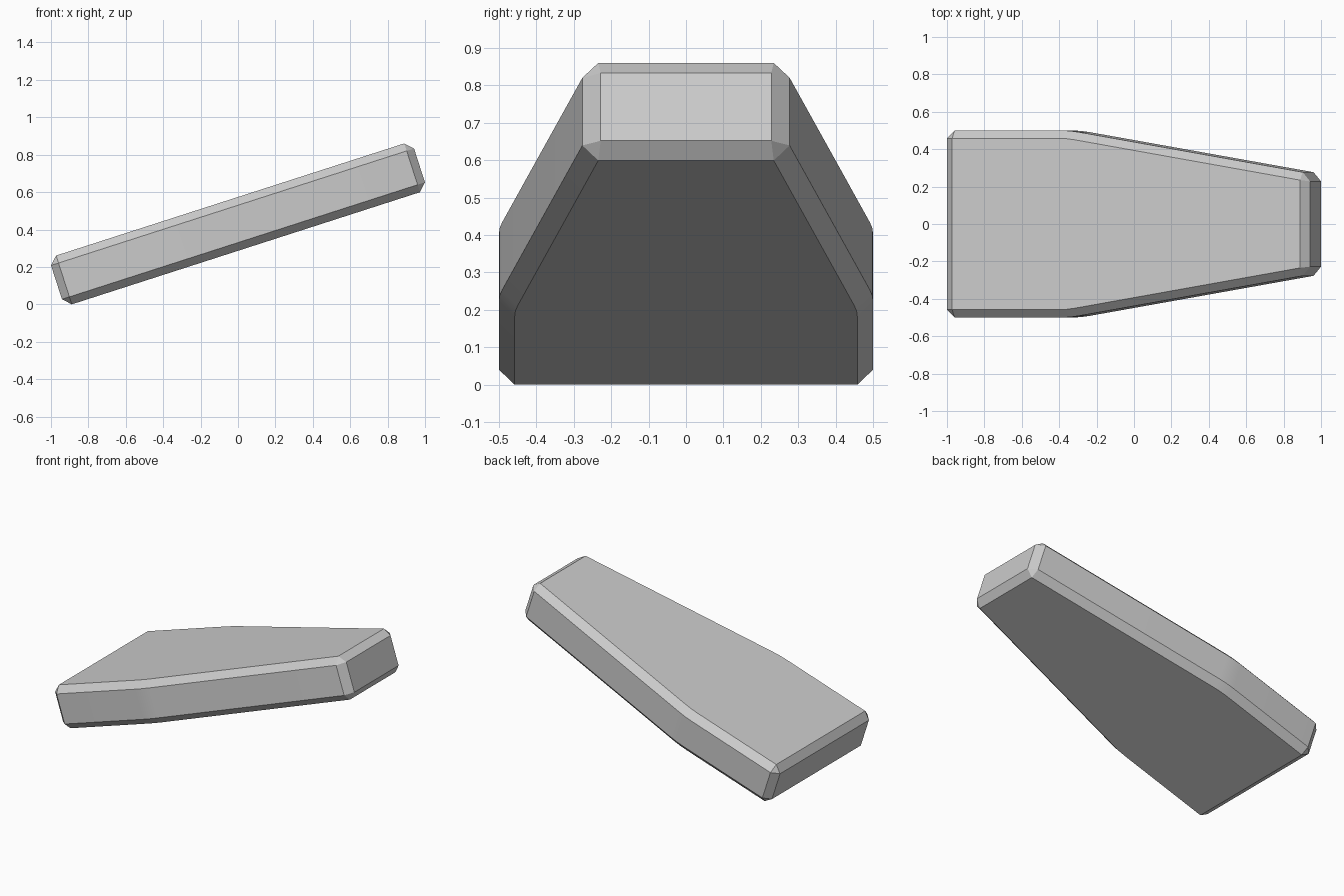
import bpy, bmesh, math
from mathutils import Matrix

cube = bpy.data.objects.get("Cube")
if cube:
    bpy.data.objects.remove(cube, do_unlink=True)

# Slab dimensions along the slope, before tilting
TILT = math.radians(17.85)
BACK, TIP = -0.888, 1.151
BOTTOM, TOP = 0.272, 0.546
BEVEL = 0.042

grey = bpy.data.materials.new("plain grey")
grey.use_nodes = True
colour = (0.6, 0.6, 0.6, 1.0)
grey.diffuse_color = colour
grey.node_tree.nodes["Principled BSDF"].inputs["Base Color"].default_value = colour

# Half outline: straight sides, softened bend, taper to the tip
half = [(BACK, 0.5), (-0.25, 0.5), (-0.2, 0.498), (-0.15, 0.4915), (TIP, 0.27)]
outline = [(u, -y) for u, y in half] + [(u, y) for u, y in reversed(half)]

# Extrude the outline and chamfer every hard edge
bm = bmesh.new()
base = bm.faces.new([bm.verts.new((u, y, BOTTOM)) for u, y in outline])
top = bmesh.ops.extrude_face_region(bm, geom=[base])["geom"]
bmesh.ops.translate(bm, vec=(0, 0, TOP - BOTTOM),
                    verts=[v for v in top if isinstance(v, bmesh.types.BMVert)])
bmesh.ops.recalc_face_normals(bm, faces=bm.faces)
hard = [e for e in bm.edges if e.calc_face_angle(0) > math.radians(30)]
bmesh.ops.bevel(bm, geom=hard, offset=BEVEL, offset_type='OFFSET',
                segments=1, profile=0.5, affect='EDGES')

# Tilt the slab so the narrow end rises towards +x
bmesh.ops.transform(bm, matrix=Matrix.Rotation(-TILT, 4, 'Y'), verts=bm.verts)
low = min(v.co.z for v in bm.verts)
mid = (min(v.co.x for v in bm.verts) + max(v.co.x for v in bm.verts)) / 2
bmesh.ops.translate(bm, vec=(-mid, 0, -low), verts=bm.verts)

mesh = bpy.data.meshes.new("tapered_slab")
bm.to_mesh(mesh)
bm.free()
mesh.materials.append(grey)
slab = bpy.data.objects.new("tapered_slab", mesh)
bpy.context.collection.objects.link(slab)

# Smooth only across the gentle bend
bpy.ops.object.select_all(action='DESELECT')
slab.select_set(True)
bpy.context.view_layer.objects.active = slab
bpy.ops.object.shade_smooth_by_angle(angle=math.radians(30))
